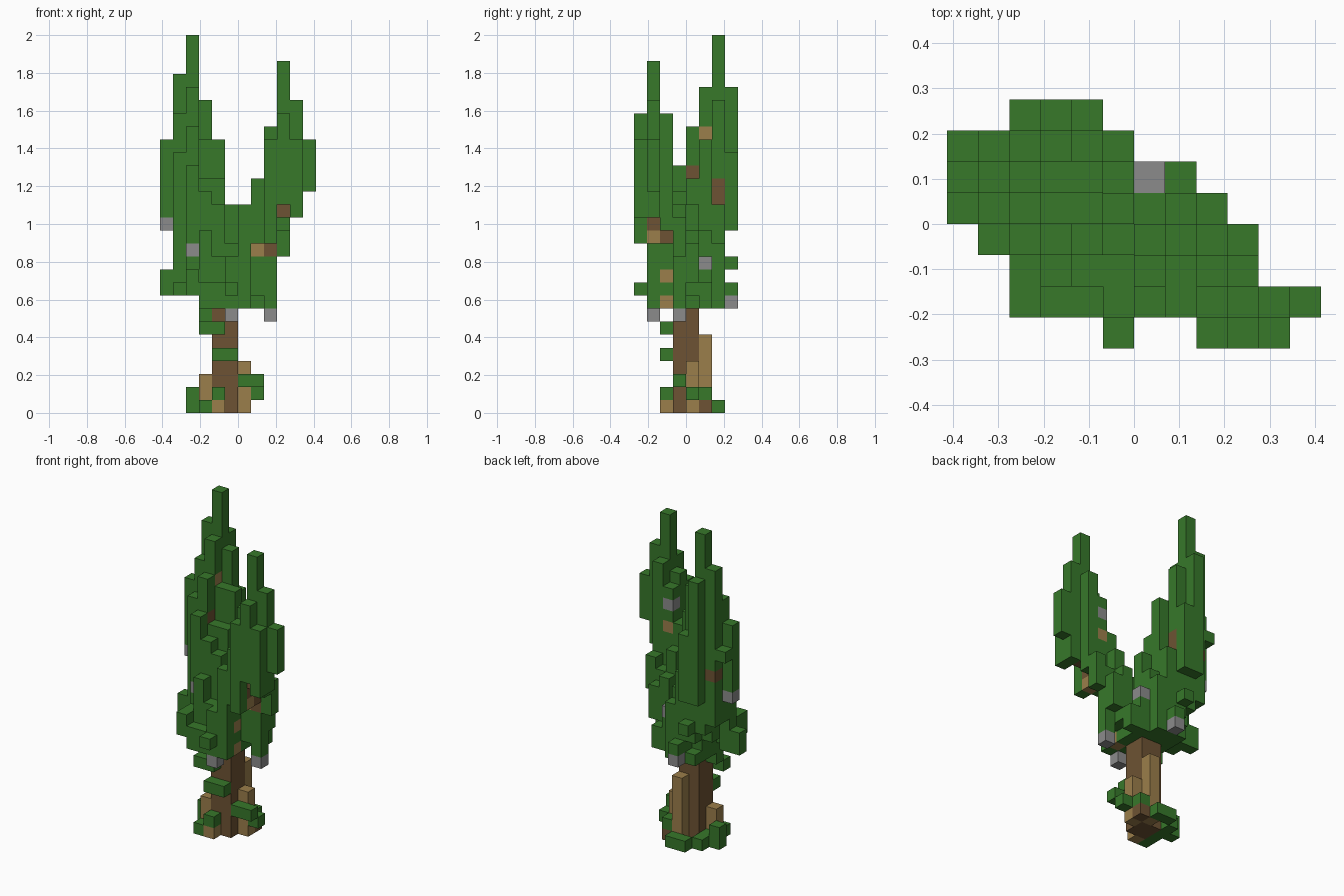
import bpy, bmesh, math
from mathutils import Vector

cube = bpy.data.objects.get("Cube")
if cube:
    bpy.data.objects.remove(cube)

UNIT = 2 / 29  # edge of one block


def material(name, rgb):
    m = bpy.data.materials.new(name)
    m.use_nodes = True
    m.diffuse_color = (*rgb, 1)
    m.node_tree.nodes["Principled BSDF"].inputs["Base Color"].default_value = (*rgb, 1)
    return m


MATS = [material("leaf_green", (0.038, 0.188, 0.023)),
        material("bark_brown", (0.154, 0.086, 0.033)),
        material("wood_tan", (0.33, 0.21, 0.07)),
        material("stone_grey", (0.26, 0.26, 0.26))]
GREEN, BROWN, TAN, GREY = range(4)

blocks = {}  # block position -> (part name, colour index)


def box(part, colour, lo, size=(1, 1, 1)):
    for i in range(size[0]):
        for j in range(size[1]):
            for k in range(size[2]):
                blocks[(lo[0] + i, lo[1] + j, lo[2] + k)] = (part, colour)


# Canopy footprint: first and last block in x for each row in y
FOOTPRINT = {3: (-4, -3), 2: (-5, -1), 1: (-6, 1), 0: (-5, 2),
             -1: (-4, 3), -2: (-4, 3), -3: (-4, 5), -4: (2, 4)}
PEAKS = [(-4, 2, 29), (3, -3, 27)]
# Columns whose top or underside departs from the even slope
TOPS = {(-5, 2): 26, (-3, 2): 24, (-4, 0): 22, (-4, -1): 19, (-6, 1): 21,
        (-3, 1): 21, (-2, 1): 21, (-3, 0): 18, (-2, 2): 16, (-1, 2): 13,
        (-1, 1): 14, (0, 1): 12, (-3, 3): 20, (-4, -2): 11, (2, -1): 14,
        (3, -1): 15, (2, 0): 13,
        (4, -3): 24, (2, -3): 22, (5, -3): 21, (1, -3): 18}
UNDERSIDES = {(4, -4): 15, (4, -3): 15, (3, -4): 16, (3, -3): 15, (3, -2): 14,
              (3, -1): 12, (2, -4): 13, (2, -3): 13, (2, -2): 13, (2, -1): 9,
              (1, -3): 13, (1, -2): 13, (1, -1): 9, (1, 0): 9, (0, -3): 8,
              (-4, 3): 14, (-3, 3): 14, (-6, 1): 14}

# Two-peaked canopy of upright leaf columns, rising away from the trunk
for y, (first, last) in FOOTPRINT.items():
    for x in range(first, last + 1):
        top = max(math.floor(h - 3.6 * math.hypot(x - px, y - py)) for px, py, h in PEAKS)
        top = max(TOPS.get((x, y), top), 10)
        if x in (-1, 0):
            top = min(top, 16)
        bottom = math.floor(8 + 0.22 * ((x + 1) ** 2 + (y + 0.5) ** 2))
        bottom = min(UNDERSIDES.get((x, y), bottom), top - 2)
        box("canopy", GREEN, (x, y, bottom), (1, 1, top - bottom))

# Loose sprigs below the canopy
for lo, size in [((-6, 0, 9), (2, 1, 2)), ((-5, -1, 9), (4, 1, 1)),
                 ((-4, -3, 9), (3, 1, 1)), ((-1, -4, 9), (1, 2, 1)),
                 ((-2, 3, 9), (1, 1, 1)), ((-3, 3, 11), (1, 1, 1)),
                 ((-6, 2, 18), (1, 1, 1)),
                 ((2, -1, 8), (1, 1, 3)), ((-1, -3, 8), (1, 2, 1)),
                 ((-3, -1, 7), (1, 1, 2)), ((-3, -2, 6), (2, 1, 1)),
                 ((-2, -2, 4), (2, 1, 1)), ((-3, 1, 8), (3, 2, 1))]:
    box("sprigs", GREEN, lo, size)

# Trunk with a pale side stem
box("trunk", BROWN, (-2, -1, 0), (2, 2, 9))
box("side_stem", TAN, (-1, 1, 0), (1, 1, 6))

# Roots and undergrowth at the foot
box("roots", TAN, (-2, -2, 0))
box("roots", TAN, (-3, -1, 1), (1, 1, 2))
box("roots", TAN, (0, 0, 0), (1, 1, 4))
box("roots", BROWN, (0, 1, 0))
for lo, size in [((-4, 0, 0), (1, 1, 2)), ((-3, -2, 0), (1, 3, 1)),
                 ((-2, -2, 1), (1, 1, 1)), ((0, -1, 2), (2, 1, 1)),
                 ((1, 0, 1), (1, 1, 1)), ((0, 1, 1), (1, 1, 1)),
                 ((-2, 2, 0), (2, 1, 1)), ((-3, 1, 0), (1, 1, 1))]:
    box("undergrowth", GREEN, lo, size)


# Bare wood and stones showing on the outside of the canopy
def patch_front(x, z, colour):
    y = min(p[1] for p in blocks if p[0] == x and p[2] == z)
    box("canopy", colour, (x, y, z))


def patch_side(y, z, colour):
    x = max(p[0] for p in blocks if p[1] == y and p[2] == z)
    box("canopy", colour, (x, y, z))


for x, z, colour in [(-6, 14, GREY), (-4, 12, GREY), (1, 12, TAN),
                     (2, 12, BROWN), (3, 15, BROWN), (-2, 7, BROWN)]:
    patch_front(x, z, colour)
for y, z, colour in [(1, 11, GREY), (1, 21, TAN), (0, 18, BROWN), (2, 16, BROWN),
                     (2, 17, BROWN), (-3, 14, BROWN), (-3, 13, TAN),
                     (-2, 13, BROWN), (-2, 10, TAN), (-2, 8, TAN)]:
    patch_side(y, z, colour)
box("canopy", GREY, (2, -2, 19))
box("canopy", TAN, (2, -2, 17))
box("canopy", BROWN, (-5, 2, 16))
for lo in [(-1, -3, 7), (2, -1, 7), (-2, 3, 8)]:
    box("hanging_stones", GREY, lo)


# Outer faces only, one object per part
def build(part):
    bm = bmesh.new()
    for pos, (name, colour) in blocks.items():
        if name != part:
            continue
        for axis in range(3):
            for sign in (-1, 1):
                n = Vector((0, 0, 0))
                n[axis] = sign
                if tuple(int(a + b) for a, b in zip(pos, n)) in blocks:
                    continue
                u = Vector((0, 0, 0))
                u[(axis + 1) % 3] = 0.5
                v = n.cross(u)
                c = Vector(pos) + Vector((0.5, 0.5, 0.5)) + n / 2
                corners = (c - u - v, c + u - v, c + u + v, c - u + v)
                face = bm.faces.new([bm.verts.new(p * UNIT) for p in corners])
                face.material_index = colour
    bmesh.ops.remove_doubles(bm, verts=bm.verts, dist=UNIT / 100)
    mesh = bpy.data.meshes.new(part)
    bm.to_mesh(mesh)
    bm.free()
    for m in MATS:
        mesh.materials.append(m)
    bpy.context.collection.objects.link(bpy.data.objects.new(part, mesh))


for part in sorted({name for name, colour in blocks.values()}):
    build(part)
